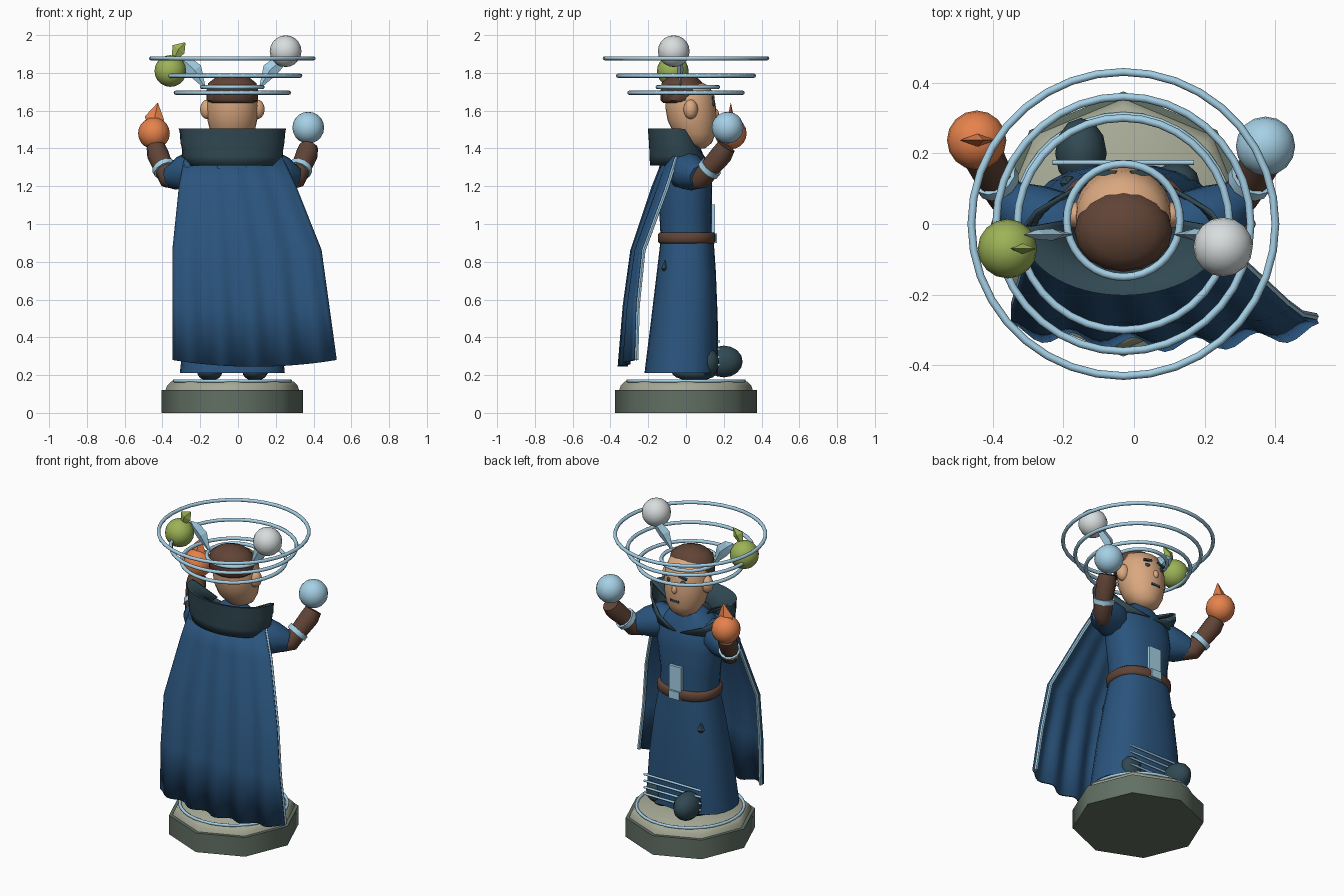
import bpy, math
from mathutils import Vector

cube = bpy.data.objects.get("Cube")
if cube:
    bpy.data.objects.remove(cube, do_unlink=True)

CX = -0.03  # axis of the figure


def material(name, rgb):
    lin = [(c / 255 / 12.92) if c < 11 else ((c / 255 + 0.055) / 1.055) ** 2.4 for c in rgb] + [1]
    m = bpy.data.materials.new(name)
    m.use_nodes = True
    m.diffuse_color = lin
    m.node_tree.nodes["Principled BSDF"].inputs["Base Color"].default_value = lin
    return m


BLUE = material("robe blue", (42, 84, 125))
TEAL = material("dark teal", (49, 73, 83))
LIGHT = material("pale blue", (165, 208, 230))
BROWN = material("brown", (97, 68, 54))
SKIN = material("skin", (218, 168, 128))
ORANGE = material("orange", (230, 130, 76))
GREEN = material("leaf green", (156, 178, 86))
WHITE = material("light grey", (216, 221, 222))
STONE = material("stone", (98, 112, 100))
SLAB = material("pale stone", (166, 169, 149))


def finish(name, mat, smooth=True):
    o = bpy.context.object
    o.name = name
    o.data.materials.append(mat)
    if smooth:
        bpy.ops.object.shade_smooth_by_angle(angle=math.radians(50))
    return o


def grid(name, rows, mat, closed=True, smooth=True):
    """Skin between equal rows of points, capped when closed."""
    n = len(rows[0])
    faces = []
    for r in range(len(rows) - 1):
        for i in range(n if closed else n - 1):
            j = (i + 1) % n
            faces.append((r * n + i, r * n + j, r * n + n + j, r * n + n + i))
    if closed:
        faces += [tuple(range(n))[::-1], tuple(range((len(rows) - 1) * n, len(rows) * n))]
    me = bpy.data.meshes.new(name)
    me.from_pydata([tuple(p) for row in rows for p in row], [], faces)
    o = bpy.data.objects.new(name, me)
    o.location.x = CX
    bpy.context.collection.objects.link(o)
    for other in bpy.context.selected_objects:
        other.select_set(False)
    o.select_set(True)
    bpy.context.view_layer.objects.active = o
    return finish(name, mat, smooth)


def lathe(name, profile, mat, sides=24, power=1.0):
    """Profile entries: height, depth offset, x radius, y radius. Power under 1 squares the outline."""
    def bulge(v):
        return math.copysign(abs(v) ** power, v)
    turn = [2 * math.pi * i / sides for i in range(sides)]
    return grid(name, [[(rx * bulge(math.cos(a)), cy + ry * bulge(math.sin(a)), z) for a in turn]
                       for z, cy, rx, ry in profile], mat)


def tube(name, path, radii, mat, sides=10, flat=1.0, smooth=True):
    pts = [Vector(p) for p in path]
    rows = []
    for i, p in enumerate(pts):
        d = (pts[min(i + 1, len(pts) - 1)] - pts[max(i - 1, 0)]).normalized()
        side = Vector((0, 1, 0)).cross(d).normalized()
        up = d.cross(side)
        turn = [2 * math.pi * k / sides for k in range(sides)]
        rows.append([p + radii[i] * (math.cos(a) * side + flat * math.sin(a) * up) for a in turn])
    return grid(name, rows, mat, smooth=smooth)


def ball(name, at, size, mat, seg=16):
    bpy.ops.mesh.primitive_uv_sphere_add(segments=seg, ring_count=seg // 2 + 2, radius=1,
                                         location=(at[0] + CX, at[1], at[2]))
    bpy.context.object.scale = size
    return finish(name, mat)


def ring(name, y, z, r, mat, minor=0.011):
    bpy.ops.mesh.primitive_torus_add(major_radius=r, minor_radius=minor, major_segments=36,
                                     minor_segments=8, location=(CX, y, z))
    return finish(name, mat)


def box(name, at, size, mat, tilt=0):
    bpy.ops.mesh.primitive_cube_add(size=1, location=(at[0] + CX, at[1], at[2]), rotation=(0, tilt, 0))
    bpy.context.object.scale = size
    return finish(name, mat, False)


def thicken(o, amount):
    solid = o.modifiers.new("thickness", "SOLIDIFY")
    solid.thickness = amount
    solid.offset = 0


# Octagonal plinth
lathe("plinth", [(0, 0, 0.375, 0.375), (0.12, 0, 0.375, 0.375)], STONE, 8)
lathe("plinth_top", [(0.118, 0, 0.355, 0.355), (0.145, 0, 0.345, 0.345), (0.165, 0, 0.325, 0.325)], SLAB, 8)
ring("plinth_ring", 0, 0.169, 0.308, LIGHT, 0.009)

# Robe: skirt, torso and belt
lathe("skirt", [(0.21, -0.025, 0.278, 0.195), (0.5, -0.008, 0.248, 0.176),
                (0.75, 0.002, 0.21, 0.156), (0.92, 0.006, 0.176, 0.14)], BLUE, power=0.82)
lathe("torso", [(0.9, 0.003, 0.174, 0.136), (1.05, -0.003, 0.182, 0.138), (1.2, -0.003, 0.203, 0.142),
                (1.3, -0.01, 0.2, 0.134), (1.37, -0.01, 0.15, 0.1), (1.42, 0, 0.08, 0.07)], BLUE, power=0.88)
lathe("belt", [(0.897, 0.005, 0.18, 0.144), (0.907, 0.005, 0.192, 0.153),
               (0.945, 0.005, 0.192, 0.153), (0.956, 0.005, 0.18, 0.144)], BROWN, power=0.85)
box("sash_plate", (0, 0.144, 1.0), (0.085, 0.018, 0.205), LIGHT)
box("sash_tip", (0, 0.158, 0.925), (0.07, 0.014, 0.05), LIGHT)
for i in range(4):
    z = 0.255 + 0.041 * i
    tube("hem_stripe", [(-0.2, 0.174, z), (0.2, 0.174, z)], [0.007, 0.007], LIGHT, 8)
for x, y, z in ((-0.156, 0.115, 0.73), (0.148, -0.11, 0.765)):
    tube("hip_charm", [(x, y, z - 0.015), (x, y, z), (x, y, z + 0.045)], [0.012, 0.024, 0.002], TEAL, 6)

# Boots: one planted, one stepping forward
for s in (-1, 1):
    ball("boot_sole", (s * 0.12, 0.045, 0.215), (0.066, 0.12, 0.045), TEAL)
ball("stepping_boot", (-0.12, 0.2, 0.272), (0.073, 0.1, 0.084), TEAL, 12)
ball("planted_boot", (0.15, 0.115, 0.268), (0.066, 0.06, 0.075), TEAL, 12)

# Cape: left, right, depth, height, edge sweep, fold size
COLS = 40
rows = []
for xl, xr, y, z, sweep, fold in ((-0.25, 0.26, -0.11, 1.36, 0.05, 0), (-0.28, 0.335, -0.17, 1.2, 0.055, 0.004),
                                  (-0.315, 0.47, -0.28, 0.86, 0.035, 0.008),
                                  (-0.315, 0.51, -0.315, 0.57, 0.035, 0.013),
                                  (-0.315, 0.55, -0.335, 0.28, 0.04, 0.02)):
    row = []
    for i in range(COLS + 1):
        u = i / COLS
        s = 2 * u - 1
        dip = 0.035 * (1 - s * s) if z < 0.3 else 0
        row.append(Vector((xl + (xr - xl) * u, y + sweep * s * s + fold * math.cos(10 * math.pi * u), z - dip)))
    rows.append(row)
thicken(grid("cape", rows, BLUE, closed=False), 0.014)
for edge, inward in ((0, 0.008), (-1, -0.008)):
    tube("cape_trim", [r[edge] + Vector((inward, 0.013, 0)) for r in rows], [0.011] * len(rows), LIGHT, 6)

# Standing collar with a sloping lining: height, depth, radii, wrap past the sides
rows = []
for z, cy, rx, ry, wrap in ((1.31, -0.03, 0.24, 0.155, 86), (1.36, -0.034, 0.262, 0.153, 55),
                            (1.43, -0.03, 0.27, 0.16, 24), (1.5, -0.02, 0.28, 0.178, 4),
                            (1.495, -0.018, 0.262, 0.165, 4), (1.42, 0, 0.13, 0.1, 10)):
    angles = [math.radians(180 - wrap + (180 + 2 * wrap) * i / 32) for i in range(33)]
    rows.append([(rx * math.cos(a), cy + ry * math.sin(a), z) for a in angles])
thicken(grid("collar", rows, TEAL, closed=False), 0.012)

# Arms
for s in (-1, 1):
    tube("sleeve", [(s * 0.13, -0.02, 1.29), (s * 0.2, -0.005, 1.288), (s * 0.27, 0.03, 1.265),
                    (s * 0.33, 0.07, 1.25)], [0.085, 0.105, 0.092, 0.06], BLUE, 10)
    tube("forearm", [(s * 0.29, 0.04, 1.22), (s * 0.335, 0.085, 1.24), (s * 0.365, 0.13, 1.3),
                     (s * 0.395, 0.19, 1.37), (s * 0.405, 0.215, 1.41)],
         [0.04, 0.056, 0.053, 0.058, 0.05], BROWN)
    tube("bracelet", [(s * 0.354, 0.116, 1.283), (s * 0.365, 0.134, 1.304)], [0.064, 0.064], LIGHT, 12)

# Head, ears and hair
lathe("head", [(1.4, 0.06, 0.04, 0.04), (1.43, 0.06, 0.085, 0.078), (1.48, 0.045, 0.115, 0.11),
               (1.55, 0.032, 0.132, 0.13), (1.61, 0.026, 0.138, 0.134), (1.67, 0.02, 0.133, 0.13),
               (1.73, 0.015, 0.11, 0.11), (1.76, 0.01, 0.05, 0.05)], SKIN)
ball("nose", (0, 0.156, 1.585), (0.018, 0.018, 0.026), SKIN, 10)
for s in (-1, 1):
    ball("ear", (s * 0.132, 0.025, 1.607), (0.04, 0.038, 0.052), SKIN, 14)
    ball("eye", (s * 0.047, 0.142, 1.635), (0.018, 0.012, 0.014), TEAL, 8)
    box("eyebrow", (s * 0.047, 0.144, 1.668), (0.055, 0.014, 0.013), TEAL, s * 0.2)
box("mouth", (0, 0.156, 1.515), (0.06, 0.009, 0.014), TEAL)
lathe("hair", [(1.64, -0.025, 0.115, 0.095), (1.655, -0.025, 0.136, 0.11), (1.70, -0.02, 0.138, 0.115),
               (1.745, -0.02, 0.128, 0.11), (1.775, -0.02, 0.09, 0.08), (1.795, -0.02, 0.03, 0.03)], BROWN, 16)
ring("circlet", 0.01, 1.725, 0.16, LIGHT)

# Halo rings and circlet wings
for z, r in ((1.695, 0.3), (1.785, 0.36), (1.877, 0.43)):
    ring("halo_ring", 0, z, r, LIGHT)
for s in (-1, 1):
    tube("circlet_wing", [(s * 0.145, -0.03, 1.72), (s * 0.2, -0.03, 1.815), (s * 0.245, -0.03, 1.855),
                          (s * 0.28, -0.03, 1.88)], [0.004, 0.042, 0.034, 0.003], LIGHT, 4, 0.4, False)

# Four orbs with a flame and a leaf
R = (0.084,) * 3
ball("flame_orb", (-0.415, 0.237, 1.48), R, ORANGE)
tube("flame", [(-0.415, 0.237, 1.535), (-0.412, 0.237, 1.56), (-0.395, 0.237, 1.64)],
     [0.04, 0.052, 0.002], ORANGE, 4, 0.35, False)
ball("water_orb", (0.402, 0.22, 1.51), R, LIGHT)
ball("earth_orb", (-0.328, -0.07, 1.81), R, GREEN)
tube("leaf", [(-0.31, -0.07, 1.87), (-0.285, -0.07, 1.925), (-0.25, -0.07, 1.96)],
     [0.012, 0.038, 0.003], GREEN, 4, 0.4, False)
ball("air_orb", (0.282, -0.065, 1.915), R, WHITE)
